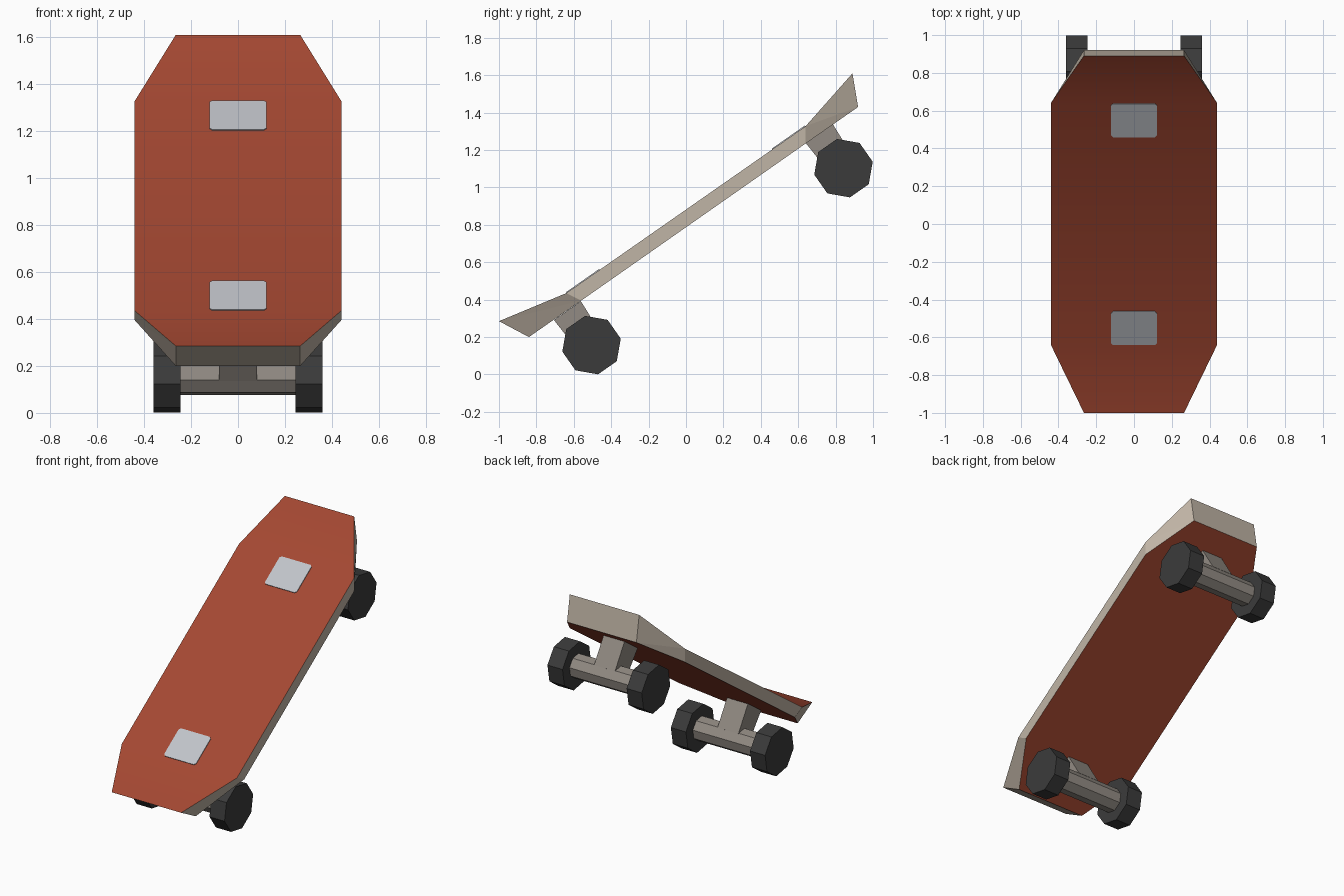
import bpy, bmesh, math
from mathutils import Matrix, Vector

if "Cube" in bpy.data.objects:
    bpy.data.objects.remove(bpy.data.objects["Cube"])

ANGLE = math.atan(0.70)  # slope of the board


def material(name, rgb):
    m = bpy.data.materials.new(name)
    m.diffuse_color = (*rgb, 1)
    m.use_nodes = True
    m.node_tree.nodes["Principled BSDF"].inputs["Base Color"].default_value = m.diffuse_color
    return m


RED = material("deck_red", (0.376, 0.065, 0.032))
WOOD = material("edge_wood", (0.53, 0.46, 0.38))
PLATE = material("plate_grey", (0.53, 0.55, 0.59))
METAL = material("truck_grey", (0.29, 0.26, 0.23))
RUBBER = material("wheel_black", (0.044, 0.044, 0.044))


def finish(name, bm, *mats):
    bmesh.ops.recalc_face_normals(bm, faces=bm.faces)
    me = bpy.data.meshes.new(name)
    bm.to_mesh(me)
    bm.free()
    for m in mats:
        me.materials.append(m)
    ob = bpy.data.objects.new(name, me)
    bpy.context.collection.objects.link(ob)
    return ob


def frame(y, z):
    """Local frame tilted along the board slope."""
    return Matrix.Translation((0, y, z)) @ Matrix.Rotation(ANGLE, 4, 'X')


# Deck: rows of (half width, y, z) for the kicked top and the flat underside
TOP = [(0.265, -1.0, 0.285), (0.44, -0.64, 0.435), (0.44, 0.64, 1.328), (0.265, 0.89, 1.61)]
BOTTOM = [(0.265, -0.84, 0.20), (0.44, -0.56, 0.395), (0.44, 0.64, 1.235), (0.265, 0.92, 1.43)]
bm = bmesh.new()
top = [[bm.verts.new((s * x, y, z)) for s in (-1, 1)] for x, y, z in TOP]
low = [[bm.verts.new((s * x, y, z)) for s in (-1, 1)] for x, y, z in BOTTOM]
for i in range(3):
    bm.faces.new((top[i][0], top[i][1], top[i + 1][1], top[i + 1][0]))
    bm.faces.new((low[i][0], low[i][1], low[i + 1][1], low[i + 1][0]))
    for s in (0, 1):  # side edges, folded along the outer diagonal
        a, b, c, d = top[i][s], top[i + 1][s], low[i + 1][s], low[i][s]
        for tri in ((a, b, c), (a, c, d)):
            bm.faces.new(tri).material_index = 1
for i in (0, 3):  # nose and tail edges
    bm.faces.new((top[i][0], top[i][1], low[i][1], low[i][0])).material_index = 1
for f in bm.faces:
    f.smooth = f.material_index == 0
for e in bm.edges:
    e.smooth = all(f.material_index == 0 for f in e.link_faces)
finish("deck", bm, RED, WOOD)

# Mounting plates lying on the deck, with clipped corners
for name, y in (("front_plate", -0.55), ("back_plate", 0.55)):
    bm = bmesh.new()
    hx, hu, c = 0.122, 0.108, 0.012
    pts = []
    for sx, su in ((1, 1), (-1, 1), (-1, -1), (1, -1)):
        pair = [(sx * hx, su * (hu - c)), (sx * (hx - c), su * hu)]
        pts += pair if sx * su > 0 else pair[::-1]
    f = bm.faces.new([bm.verts.new((x, u, -0.002)) for x, u in pts])
    ext = bmesh.ops.extrude_face_region(bm, geom=[f])
    moved = [v for v in ext['geom'] if isinstance(v, bmesh.types.BMVert)]
    bmesh.ops.translate(bm, verts=moved, vec=(0, 0, 0.007))
    bm.transform(frame(y, 0.8815 + 0.6977 * y))
    finish(name, bm, PLATE)


def octagon_bar(name, x0, x1, radius, place, mat):
    """Eight-sided bar along x with flats square to the board."""
    bm = bmesh.new()
    rings = []
    for x in (x0, x1):
        rings.append([bm.verts.new((x, radius * math.cos(math.radians(22.5 + 45 * k)),
                                    radius * math.sin(math.radians(22.5 + 45 * k))))
                      for k in range(8)])
        bm.faces.new(rings[-1])
    for k in range(8):
        n = (k + 1) % 8
        bm.faces.new((rings[0][k], rings[0][n], rings[1][n], rings[1][k]))
    bm.transform(place)
    finish(name, bm, mat)


# Trucks: post, axle and two wheels each
for end, y, z in (("front", -0.505, 0.157), ("back", 0.842, 1.103)):
    place = frame(y, z)
    bm = bmesh.new()
    bmesh.ops.create_cube(bm, size=1)
    for v in bm.verts:
        up = v.co.z > 0
        v.co = Vector((v.co.x * 0.16, v.co.y * (0.176 if up else 0.154), 0.225 if up else 0.028))
    bm.transform(place)
    finish(end + "_post", bm, METAL)
    octagon_bar(end + "_axle", -0.26, 0.26, 0.082, place, METAL)
    for side, s in (("left", -1), ("right", 1)):
        octagon_bar(f"{end}_{side}_wheel", s * 0.245, s * 0.36, 0.16, place, RUBBER)
